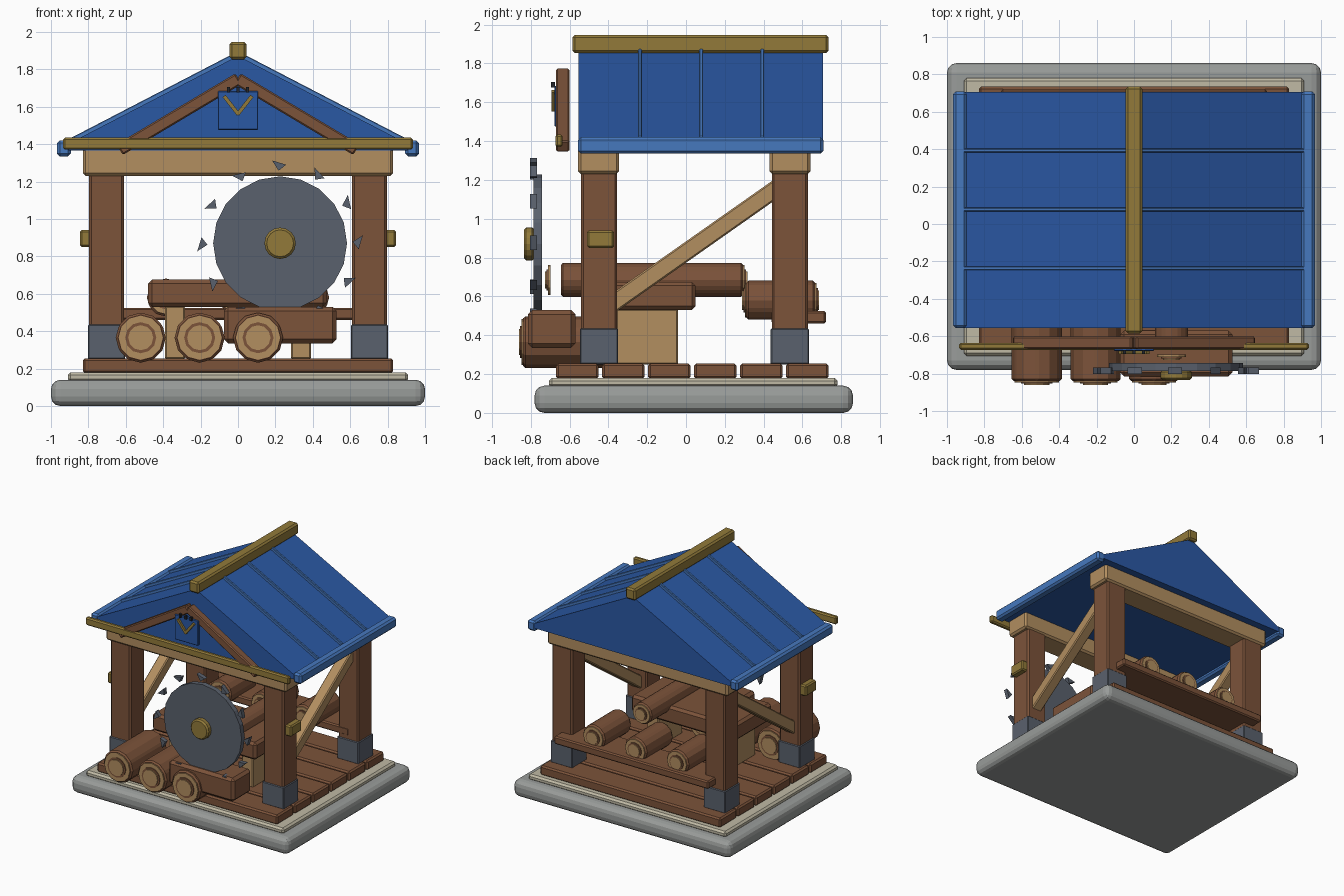
import bpy, bmesh, math
from mathutils import Matrix, Vector

if "Cube" in bpy.data.objects:
    bpy.data.objects.remove(bpy.data.objects["Cube"])


def mat(name, hexa):
    def lin(c):
        return c / 12.92 if c <= 0.04045 else ((c + 0.055) / 1.055) ** 2.4
    m = bpy.data.materials.new(name)
    m.diffuse_color = [lin(int(hexa[i:i + 2], 16) / 255) for i in (0, 2, 4)] + [1]
    m.use_nodes = True
    m.node_tree.nodes["Principled BSDF"].inputs["Base Color"].default_value = m.diffuse_color
    return m


BROWN = mat("brown wood", "7C533A")
TAN = mat("pale wood", "B28E60")
BRASS = mat("brass", "927A3A")
STEEL = mat("dark steel", "5A616D")
BLUE = mat("roof blue", "2A58A4")
LIGHT = mat("trim blue", "4678BE")
STONE = mat("grey stone", "999C9A")
CREAM = mat("cream stone", "C0BAA5")
DARK = mat("near black", "23262C")


def finish(name, bm, m, bevel=0.0, segs=1):
    bmesh.ops.recalc_face_normals(bm, faces=bm.faces)
    me = bpy.data.meshes.new(name)
    bm.to_mesh(me)
    bm.free()
    me.materials.append(m)
    ob = bpy.data.objects.new(name, me)
    bpy.context.collection.objects.link(ob)
    if bevel:
        b = ob.modifiers.new("bevel", "BEVEL")
        b.width, b.segments, b.limit_method = bevel, segs, "ANGLE"
    return ob


def box(name, x, y, z, m, bevel=0.012, segs=1):
    """Box from (min, max) ranges."""
    bm = bmesh.new()
    c = [(a + b) / 2 for a, b in (x, y, z)]
    s = [b - a for a, b in (x, y, z)]
    bmesh.ops.create_cube(bm, size=1, matrix=Matrix.Translation(c) @ Matrix.Diagonal(s + [1]))
    return finish(name, bm, m, bevel, segs)


def bar(name, centre, size, axis, angle, m, bevel=0.008):
    """Box turned about one axis (degrees)."""
    bm = bmesh.new()
    mx = Matrix.Translation(centre) @ Matrix.Rotation(math.radians(angle), 4, axis)
    bmesh.ops.create_cube(bm, size=1, matrix=mx @ Matrix.Diagonal(list(size) + [1]))
    return finish(name, bm, m, bevel)


def prism(name, pts, y0, y1, m, bevel=0.0):
    """Extrude an (x, z) profile along y."""
    bm = bmesh.new()
    f = bm.faces.new([bm.verts.new((x, y0, z)) for x, z in pts])
    r = bmesh.ops.extrude_face_region(bm, geom=[f])
    vs = [v for v in r["geom"] if isinstance(v, bmesh.types.BMVert)]
    bmesh.ops.translate(bm, verts=vs, vec=(0, y1 - y0, 0))
    return finish(name, bm, m, bevel)


def disc(name, x, z, r, y0, y1, m, n=12, bevel=0.0):
    pts = [(x + r * math.cos(2 * math.pi * i / n), z + r * math.sin(2 * math.pi * i / n)) for i in range(n)]
    return prism(name, pts, y0, y1, m, bevel)


def log(name, x, z, r, y0, y1, front_gap=0.0):
    """Log with growth rings on both ends."""
    disc(name, x, z, r, y0, y1, BROWN, 12, 0.012)
    for s, y in ((-1, y0 - front_gap), (1, y1)):
        for k, (f, m) in enumerate(((0.88, TAN), (0.62, BROWN), (0.5, TAN))):
            a, b = sorted((y - s * 0.008, y + s * 0.007 * (k + 1)))
            disc(name + "_growth_ring", x, z, r * f, a, b, m)


# Foundation and deck
box("foundation", (-1, 1), (-0.78, 0.86), (0, 0.14), STONE, 0.05, 3)
box("foundation_top", (-0.91, 0.91), (-0.705, 0.78), (0.13, 0.18), CREAM, 0.015)
for i in range(6):
    y = -0.56 + 0.237 * i
    box("deck_plank", (-0.83, 0.83), (y - 0.11, y + 0.11), (0.175, 0.255), BROWN)

# Posts, boots, braces, pegs
for s in (-1, 1):
    for y in (-0.448, 0.535):
        x = 0.703 * s
        box("post", (x - 0.093, x + 0.093), (y - 0.093, y + 0.093), (0.25, 1.25), BROWN)
        box("post_boot", (x - 0.099, x + 0.099), (y - 0.099, y + 0.099), (0.25, 0.435), STEEL, 0.006)
    bar("side_brace", (0.705 * s, 0.045, 0.86), (0.09, 1.08, 0.09), "X", 35.1, TAN)
    box("post_peg", tuple(sorted((0.78 * s, 0.845 * s))), (-0.51, -0.37), (0.85, 0.94), BRASS, 0.01)

# Cross beams
for y in (-0.45, 0.536):
    box("cross_beam", (-0.83, 0.83), (y - 0.106, y + 0.106), (1.23, 1.38), TAN, 0.015)

# Roof with seams, eaves and ridge
prism("roof", [(-0.91, 1.365), (0.91, 1.365), (0.91, 1.4), (0, 1.872), (-0.91, 1.4)], -0.555, 0.705, BLUE)
tilt = math.degrees(math.atan2(0.472, 0.91))
for s in (-1, 1):
    for y in (-0.237, 0.078, 0.393):
        bar("roof_seam", (0.46 * s, y, 1.64), (1.0, 0.02, 0.032), "Y", s * tilt, LIGHT, 0.004)
    box("eave_trim", tuple(sorted((0.893 * s, 0.968 * s))), (-0.557, 0.708), (1.335, 1.42), LIGHT, 0.015)
box("ridge_cap", (-0.045, 0.045), (-0.585, 0.735), (1.853, 1.947), BRASS, 0.013)

# Front gable frame
for s in (-1, 1):
    bar("gable_rafter", (0.315 * s, -0.635, 1.56), (0.74, 0.068, 0.066), "Y", s * 30.8, BROWN)
box("gable_rail", (-0.935, 0.935), (-0.673, -0.635), (1.37, 1.435), BRASS, 0.01)

# Badge with chevron and small studs
box("badge", (-0.108, 0.108), (-0.678, -0.65), (1.475, 1.685), BLUE, 0.005)
for s in (-1, 1):
    bar("badge_chevron", (0.036 * s, -0.684, 1.608), (0.125, 0.02, 0.02), "Y", -s * 52, BRASS, 0)
for x in (-0.05, 0, 0.05):
    box("badge_stud", (x - 0.008, x + 0.008), (-0.695, -0.675), (1.675, 1.705), DARK, 0)

# Saw blade, hub and teeth
BX, BZ = 0.225, 0.87
disc("saw_blade", BX, BZ, 0.358, -0.785, -0.743, STEEL, 20)
disc("saw_hub", BX, BZ, 0.084, -0.835, -0.78, BRASS, 16, 0.012)
for i in range(12):
    a = math.radians(30 * i)
    pts = [(BX + r * math.cos(a) - t * math.sin(a), BZ + r * math.sin(a) + t * math.cos(a))
           for r, t in ((0.443, 0.043), (0.388, 0.008), (0.42, -0.032))]
    prism("saw_tooth", pts, -0.803, -0.768, STEEL)

# Work bench
box("bench_top", (-0.48, 0.475), (-0.45, 0.05), (0.53, 0.675), BROWN, 0.02)
for x in (-0.337, 0.337):
    box("bench_leg", (x - 0.053, x + 0.053), (-0.36, -0.04), (0.25, 0.535), TAN, 0.008)
log("bench_log", 0.2, 0.685, 0.088, -0.645, 0.295, 0.06)

# Front log pile and squared timber
for x in (-0.52, -0.205, 0.107):
    log("front_log", x, 0.365, 0.134, -0.84, -0.37)
box("squared_timber", (-0.075, 0.527), (-0.815, -0.57), (0.335, 0.53), BROWN, 0.022)

# Rear rack with short logs
box("rear_shelf", (-0.71, 0.71), (0.44, 0.722), (0.46, 0.525), BROWN, 0.01)
for x in (-0.385, 0, 0.385):
    log("rear_log", x, 0.58, 0.102, 0.31, 0.665)
